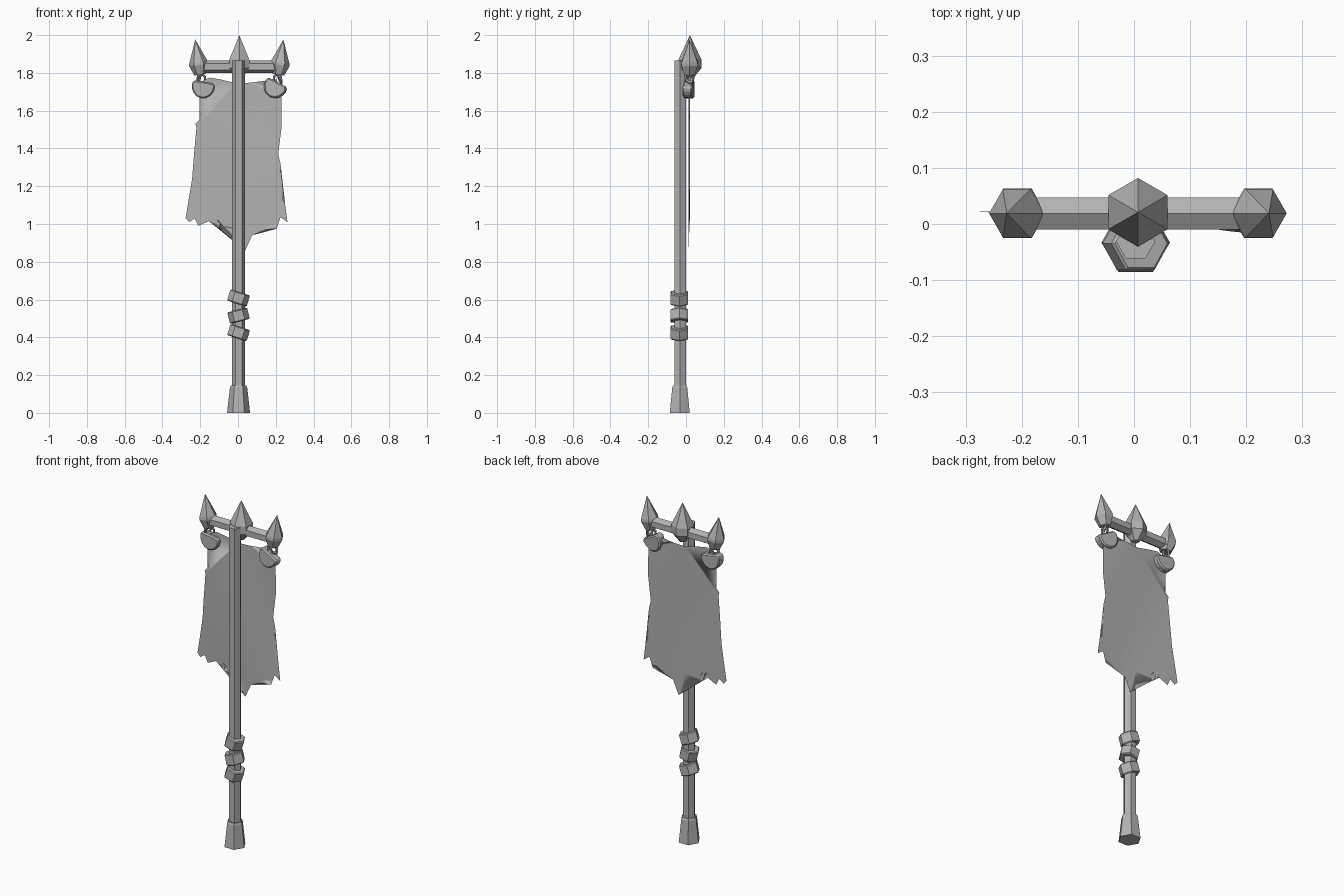
import bpy, bmesh, math
from mathutils import Matrix, Vector

if "Cube" in bpy.data.objects:
    bpy.data.objects.remove(bpy.data.objects["Cube"], do_unlink=True)

grey = bpy.data.materials.new("plain_grey")
grey.use_nodes = True
colour = (0.45, 0.45, 0.45, 1)
grey.diffuse_color = colour
grey.node_tree.nodes["Principled BSDF"].inputs["Base Color"].default_value = colour


def finish(name, bm, place=Matrix()):
    """Turn a bmesh into a named grey object."""
    bmesh.ops.transform(bm, matrix=place, verts=bm.verts)
    mesh = bpy.data.meshes.new(name)
    bm.to_mesh(mesh)
    bm.free()
    mesh.materials.append(grey)
    obj = bpy.data.objects.new(name, mesh)
    bpy.context.collection.objects.link(obj)
    return obj


def lathe(name, rings, place, turn=0.0, sides=6):
    """Stack of (radius, height) polygon rings, capped at both ends."""
    bm = bmesh.new()
    loops = []
    for radius, z in rings:
        angles = [turn + math.tau * i / sides for i in range(sides)]
        loops.append([bm.verts.new((radius * math.cos(a), radius * math.sin(a), z)) for a in angles])
    for low, high in zip(loops, loops[1:]):
        for i in range(sides):
            j = (i + 1) % sides
            bm.faces.new((low[i], low[j], high[j], high[i]))
    bm.faces.new(loops[0][::-1])
    bm.faces.new(loops[-1])
    bmesh.ops.remove_doubles(bm, verts=bm.verts, dist=0.0002)
    return finish(name, bm, place)


def at(x, y, z, tilt=0.0):
    return Matrix.Translation((x, y, z)) @ Matrix.Rotation(math.radians(tilt), 4, "Y")


# Pole, foot and tilted grip bands
POLE_X, POLE_Y = 0.003, -0.031
lathe("pole", [(0.035, 0.1), (0.035, 1.865)], at(POLE_X, POLE_Y, 0))
lathe("foot", [(0.061, 0), (0.046, 0.133), (0.041, 0.145)], at(POLE_X, POLE_Y - 0.002, 0))
for i, (z, tilt) in enumerate([(0.608, 18), (0.515, -14), (0.425, 18)]):
    lathe(f"grip_band_{i + 1}", [(0.049, -0.031), (0.054, -0.026), (0.054, 0.026), (0.049, 0.031)],
          at(POLE_X, POLE_Y - 0.004, z, tilt))

# Crossbar with three spikes
BAR_Y, MID_X = 0.019, 0.007
lathe("crossbar", [(0.033, -0.2), (0.033, 0.2)], at(MID_X, BAR_Y, 1.833, 90))
lathe("middle_spike", [(0.02, 1.775), (0.061, 1.825), (0.061, 1.87), (0.0001, 2.0)],
      at(MID_X, BAR_Y + 0.002, 0), math.pi / 6)
for side, name in ((-1, "right_spike"), (1, "left_spike")):
    lathe(name, [(0.031, -0.055), (0.051, -0.003), (0.049, 0.012), (0.0001, 0.133)],
          at(MID_X + side * 0.215, BAR_Y, 1.845, side * 8))


# Rounded cloth weights, flat on top
def weight(name, x, y, z, tilt, yaw):
    bm = bmesh.new()
    outline = [(0.062 * math.cos(a), 0.07 * math.sin(a) + 0.022)
               for a in (math.pi * (1 + i / 8) for i in range(9))]
    outline += [(0.052, 0.04), (-0.052, 0.04)]
    front = bm.faces.new([bm.verts.new((px, -0.025, pz)) for px, pz in outline])
    back = bmesh.ops.extrude_face_region(bm, geom=[front])["geom"]
    bmesh.ops.translate(bm, vec=(0, 0.05, 0), verts=[v for v in back if isinstance(v, bmesh.types.BMVert)])
    bmesh.ops.recalc_face_normals(bm, faces=bm.faces)
    place = at(x, y, z, tilt) @ Matrix.Rotation(math.radians(yaw), 4, "Z")
    obj = finish(name, bm, place)
    bevel = obj.modifiers.new("soft_rim", "BEVEL")
    bevel.width = 0.007
    bevel.segments = 1


weight("right_weight", -0.187, 0.019, 1.713, 10, 0)
weight("left_weight", 0.192, 0.012, 1.715, 28, -6)


# Hanging links between the spikes and weights
def link(name, x, y, z, tilt, yaw):
    bpy.ops.mesh.primitive_torus_add(major_segments=8, minor_segments=5,
                                     major_radius=0.024, minor_radius=0.006)
    obj = bpy.context.object
    obj.name = name
    turn = Matrix.Rotation(math.radians(yaw), 4, "Z") @ Matrix.Rotation(math.pi / 2, 4, "X")
    obj.data.transform(at(x, y, z, tilt) @ Matrix.Diagonal((1, 1, 1.5, 1)) @ turn)
    obj.data.materials.append(grey)


for side, name in ((-1, "right"), (1, "left")):
    link(name + "_upper_link", MID_X + side * 0.212, BAR_Y, 1.785, side * -12, 75)
    link(name + "_lower_link", MID_X + side * 0.203, BAR_Y, 1.757, side * -12, 25)

# Torn cloth: outline runs down the right edge, along the hem, up the left edge
outline = [(-0.205, 1.75), (-0.205, 1.55), (-0.225, 1.53), (-0.22, 1.51), (-0.232, 1.38),
           (-0.243, 1.24), (-0.278, 1.03), (-0.258, 1.01), (-0.23, 1.03), (-0.21, 0.99),
           (-0.155, 1.015), (-0.142, 1.06), (-0.125, 0.995), (-0.035, 0.98), (0.038, 0.86),
           (0.075, 0.94), (0.105, 1.04), (0.125, 0.97), (0.205, 0.975), (0.225, 1.035),
           (0.262, 1.01), (0.25, 1.1), (0.225, 1.22), (0.225, 1.32), (0.213, 1.37),
           (0.23, 1.51), (0.23, 1.67), (0.205, 1.765), (0.14, 1.755), (0.06, 1.748),
           (-0.01, 1.745), (-0.09, 1.765), (-0.15, 1.775)]
bm = bmesh.new()
bm.faces.new([bm.verts.new((x, 0, z)) for x, z in outline])
bmesh.ops.triangulate(bm, faces=bm.faces)
cuts = [((x / 10, 0, 0), (1, 0, 0)) for x in range(-2, 3)]
cuts += [((0, 0, 1 + z / 8), (0, 0, 1)) for z in range(6)]
for point, normal in cuts:
    bmesh.ops.bisect_plane(bm, geom=bm.verts[:] + bm.edges[:] + bm.faces[:],
                           plane_co=Vector(point), plane_no=Vector(normal))
for v in bm.verts:
    v.co.y = 0.017 + 0.005 * math.sin(9 * v.co.x + 4 * v.co.z)
cloth = finish("torn_cloth", bm)
for face in cloth.data.polygons:
    face.use_smooth = True
